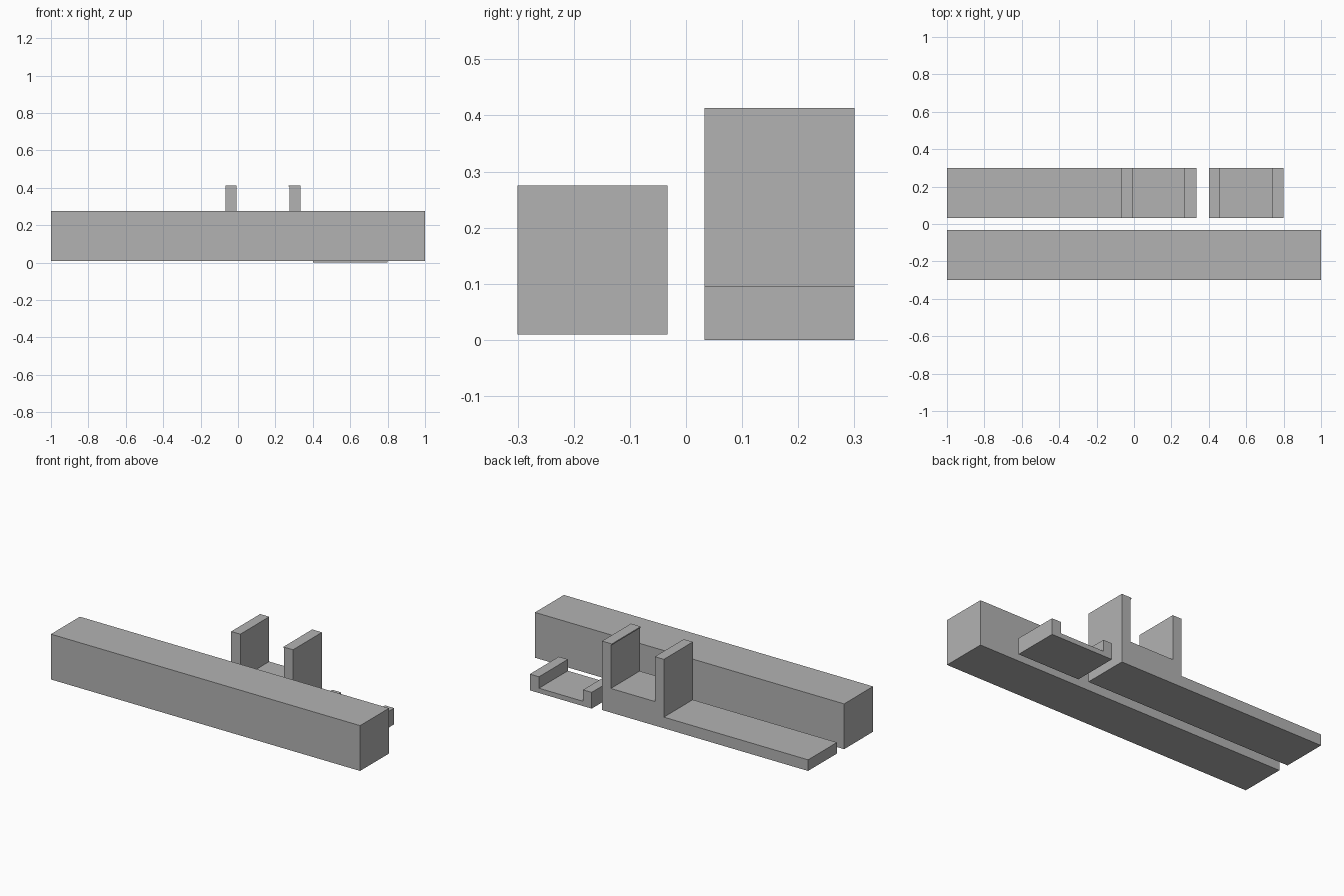
import bpy
import bmesh

cube = bpy.data.objects.get("Cube")
if cube:
    bpy.data.objects.remove(cube, do_unlink=True)

grey = bpy.data.materials.new("plain grey")
grey.use_nodes = True
colour = (0.45, 0.45, 0.45, 1)
grey.diffuse_color = colour
grey.node_tree.nodes["Principled BSDF"].inputs["Base Color"].default_value = colour


def extrude_profile(name, profile, y_front, y_back):
    """Sweep an (x, z) outline along y into a closed solid."""
    bm = bmesh.new()
    face = bm.faces.new([bm.verts.new((x, y_front, z)) for x, z in profile])
    swept = bmesh.ops.extrude_face_region(bm, geom=[face])["geom"]
    moved = [v for v in swept if isinstance(v, bmesh.types.BMVert)]
    bmesh.ops.translate(bm, verts=moved, vec=(0, y_back - y_front, 0))
    bmesh.ops.recalc_face_normals(bm, faces=bm.faces)
    mesh = bpy.data.meshes.new(name)
    bm.to_mesh(mesh)
    bm.free()
    mesh.materials.append(grey)
    obj = bpy.data.objects.new(name, mesh)
    bpy.context.collection.objects.link(obj)
    return obj


bottom, top = 0.01, 0.413
inner, outer = 0.033, 0.3

# Long plain bar at the front
extrude_profile("long_bar",
                [(-1, bottom), (1, bottom), (1, 0.275), (-1, 0.275)],
                -outer, -inner)

# Handle with a two-pronged fork; the end prong has a tiny lip
extrude_profile("forked_handle",
                [(-1, bottom), (0.333, bottom), (0.333, top),
                 (0.27, top), (0.27, top - 0.007), (0.276, top - 0.007),
                 (0.276, 0.151), (-0.008, 0.151), (-0.008, top),
                 (-0.067, top), (-0.067, 0.075), (-1, 0.075)],
                inner, outer)

# Small U-shaped clip
extrude_profile("small_clip",
                [(0.4, 0), (0.8, 0), (0.8, 0.095), (0.741, 0.095),
                 (0.741, 0.028), (0.456, 0.028), (0.456, 0.095), (0.4, 0.095)],
                inner, outer)
